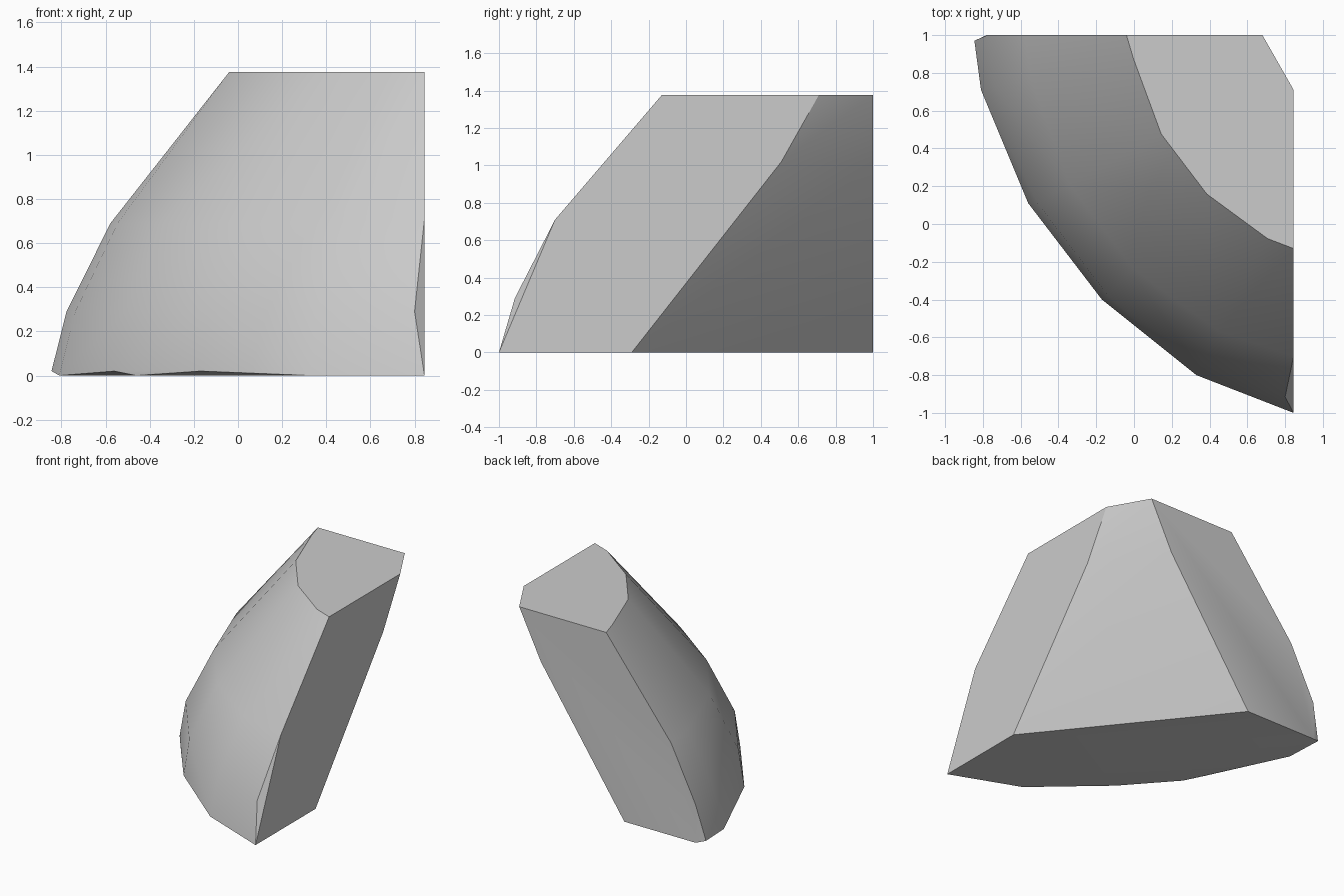
import bpy, bmesh, math

cube = bpy.data.objects.get("Cube")
if cube:
    bpy.data.objects.remove(cube, do_unlink=True)

grey = bpy.data.materials.new("stone_grey")
grey.use_nodes = True
colour = (0.6, 0.6, 0.6, 1)
grey.diffuse_color = colour
grey.node_tree.nodes["Principled BSDF"].inputs["Base Color"].default_value = colour

TOP = 1.375
AXIS = (1.36, 1.15)


def on_dome(angle, radius, z):
    """Point on the curved outer face, measured round the dome's axis."""
    a = math.radians(angle)
    return (AXIS[0] + radius * math.cos(a), AXIS[1] + radius * math.sin(a), z)


# Curved outer face: facet columns at three heights
points = [on_dome(a, r, z)
          for a in (191.5, 209, 225.5, 242)
          for r, z in ((1.39, TOP), (1.945, 0.69), (2.14, 0.29))]

# Foot of the outer face, slightly undercut
points += [(-0.81, 0.71, 0), (-0.46, -0.02, 0), (0.33, -0.8, 0)]
points += [(-0.845, 0.97, 0.02), (-0.56, 0.11, 0.02), (-0.17, -0.4, 0.02)]

# Outer edge of the flat back, then of the flat left side
points += [(x, 1, z) for x, z in ((-0.04, TOP), (-0.578, 0.69), (-0.777, 0.29), (-0.78, 0))]
points += [(0.845, -0.13, TOP), (0.845, -0.7, 0.71), (0.8, -0.915, 0.29), (0.845, -1, 0)]

# Sloping inner face, bent near the top
points += [(0.845, y, z) for y, z in ((-0.29, 0), (0.51, 1.02), (0.71, TOP))]
points += [(x, 1, z) for x, z in ((-0.19, 0), (0.5, 1.01), (0.68, TOP))]

# Wrap the points into one solid chunk
bm = bmesh.new()
for p in points:
    bm.verts.new(p)
hull = bmesh.ops.convex_hull(bm, input=bm.verts[:])
loose = [v for v in bm.verts if not v.link_faces]
bmesh.ops.delete(bm, geom=loose, context='VERTS')
bmesh.ops.dissolve_limit(bm, angle_limit=math.radians(1), verts=bm.verts[:], edges=bm.edges[:])
bmesh.ops.recalc_face_normals(bm, faces=bm.faces[:])

mesh = bpy.data.meshes.new("dome_chunk")
bm.to_mesh(mesh)
bm.free()
mesh.materials.append(grey)
chunk = bpy.data.objects.new("dome_chunk", mesh)
bpy.context.collection.objects.link(chunk)
bpy.ops.object.select_all(action='DESELECT')
chunk.select_set(True)
bpy.context.view_layer.objects.active = chunk
bpy.ops.object.shade_smooth_by_angle(angle=math.radians(30))
